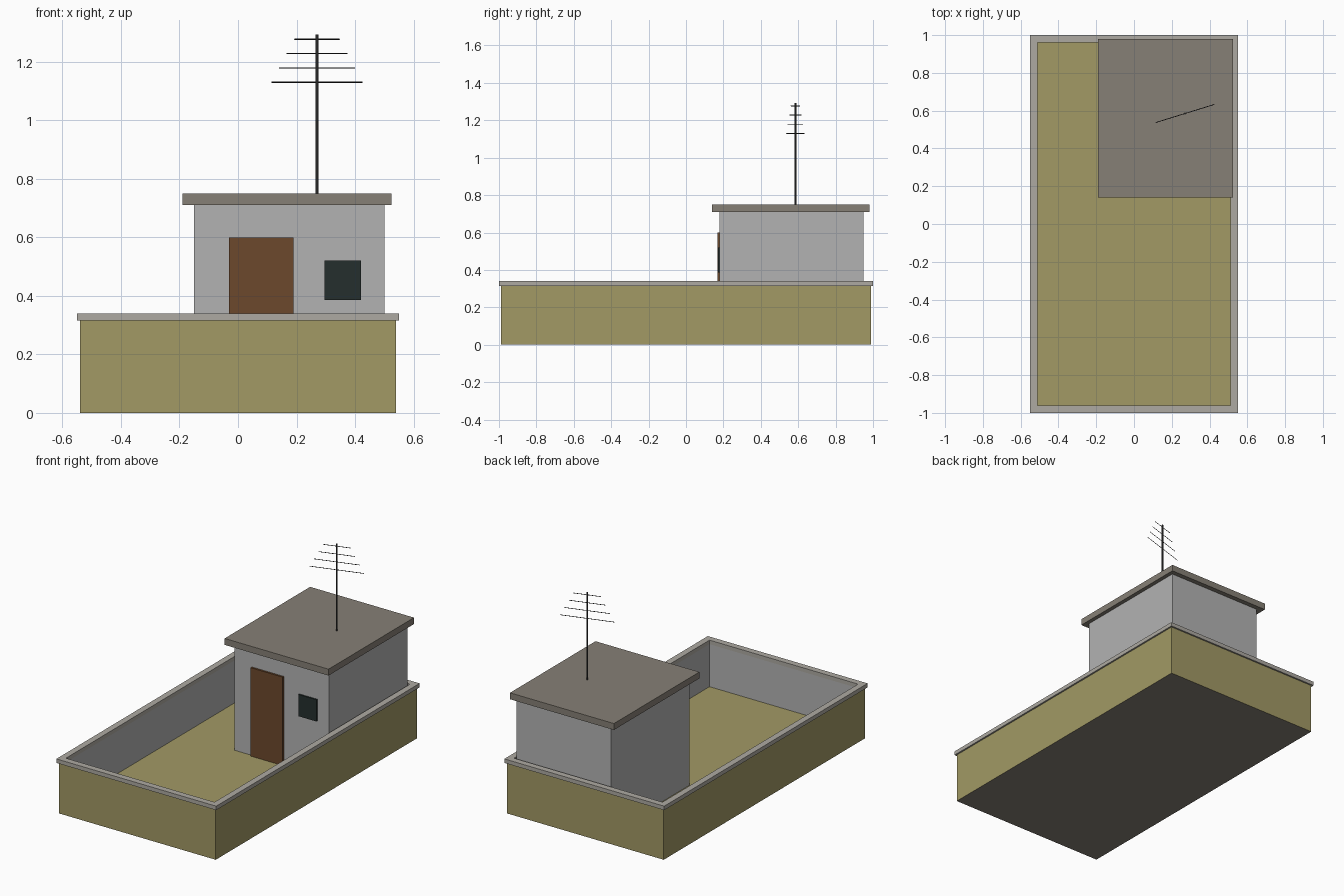
import bpy, bmesh, math
from mathutils import Matrix, Vector

if "Cube" in bpy.data.objects:
    bpy.data.objects.remove(bpy.data.objects["Cube"])


def material(name, rgb):
    m = bpy.data.materials.new(name)
    m.diffuse_color = (*rgb, 1)
    m.use_nodes = True
    m.node_tree.nodes["Principled BSDF"].inputs["Base Color"].default_value = m.diffuse_color
    return m


OLIVE = material("olive", (0.36, 0.32, 0.13))
GREY = material("wall_grey", (0.45, 0.45, 0.45))
COPING = material("coping", (0.42, 0.40, 0.36))
ROOF = material("roof", (0.24, 0.215, 0.18))
WOOD = material("wood", (0.15, 0.065, 0.025))
GLASS = material("dark_glass", (0.018, 0.028, 0.026))
METAL = material("dark_metal", (0.04, 0.04, 0.04))


def finish(bm, name, *mats):
    bmesh.ops.recalc_face_normals(bm, faces=bm.faces)
    me = bpy.data.meshes.new(name)
    bm.to_mesh(me)
    bm.free()
    for m in mats:
        me.materials.append(m)
    ob = bpy.data.objects.new(name, me)
    bpy.context.collection.objects.link(ob)
    return ob


def box_bm(x, y, z):
    bm = bmesh.new()
    size = [b - a for a, b in (x, y, z)]
    mid = [(a + b) / 2 for a, b in (x, y, z)]
    bmesh.ops.create_cube(bm, size=1, matrix=Matrix.Translation(mid) @ Matrix.Diagonal((*size, 1)))
    return bm


def box(name, x, y, z, mat):
    return finish(box_bm(x, y, z), name, mat)


def rod(name, a, b, radius, sides, mat):
    a, b = Vector(a), Vector(b)
    bm = bmesh.new()
    turn = (b - a).to_track_quat('Z', 'Y').to_matrix().to_4x4()
    bmesh.ops.create_cone(bm, cap_ends=True, segments=sides, radius1=radius, radius2=radius,
                          depth=(b - a).length, matrix=Matrix.Translation((a + b) / 2) @ turn)
    return finish(bm, name, mat)


# Building top: olive outside, grey parapet inside, sunken olive deck
bm = box_bm((-0.54, 0.54), (-0.99, 0.99), (0, 0.315))
top = max(bm.faces, key=lambda f: f.calc_center_median().z)
bmesh.ops.inset_region(bm, faces=[top], thickness=0.04)
res = bmesh.ops.extrude_face_region(bm, geom=[top])
bmesh.ops.translate(bm, vec=(0, 0, 0.05 - 0.315),
                    verts=[g for g in res["geom"] if isinstance(g, bmesh.types.BMVert)])
if top.is_valid:
    bmesh.ops.delete(bm, geom=[top], context='FACES_ONLY')
for f in bm.faces:
    c = f.calc_center_median()
    if c.z < 0.01:
        f.material_index = 2
    elif c.z > 0.1 and abs(c.x) < 0.53 and abs(c.y) < 0.98:
        f.material_index = 1
finish(bm, "building_top", OLIVE, GREY, ROOF)

# Coping ring on the parapet
bm = box_bm((-0.55, 0.55), (-1, 1), (0.315, 0.34))
sides = [f for f in bm.faces if abs(f.normal.z) < 0.5]
bmesh.ops.delete(bm, geom=sides, context='FACES_ONLY')
caps = list(bm.faces)
bmesh.ops.inset_individual(bm, faces=caps, thickness=0.055)
bmesh.ops.delete(bm, geom=caps, context='FACES_ONLY')
inner = [e for e in bm.edges if e.is_boundary and all(abs(v.co.x) < 0.52 for v in e.verts)]
outer = [e for e in bm.edges if e.is_boundary and all(abs(v.co.x) > 0.52 for v in e.verts)]
for loop in (inner, outer):
    bmesh.ops.bridge_loops(bm, edges=loop)
finish(bm, "parapet_coping", COPING)

# Rooftop hut
box("hut_walls", (-0.15, 0.50), (0.18, 0.95), (0.05, 0.71), GREY)
box("hut_roof", (-0.19, 0.525), (0.14, 0.98), (0.71, 0.75), ROOF)
box("door", (-0.03, 0.19), (0.168, 0.19), (0.05, 0.60), WOOD)
box("window", (0.296, 0.42), (0.17, 0.19), (0.385, 0.52), GLASS)

# Antenna: mast and four shrinking crossbars
px, py = 0.27, 0.585
rod("antenna_mast", (px, py, 0.745), (px, py, 1.293), 0.005, 6, METAL)
direction = Vector((math.cos(0.3), math.sin(0.3), 0))
for i in range(4):
    c = Vector((px, py, 1.13 + 0.049 * i))
    h = direction * (0.162 - 0.027 * i)
    rod(f"antenna_bar_{i + 1}", c - h, c + h, 0.002, 4, METAL)
